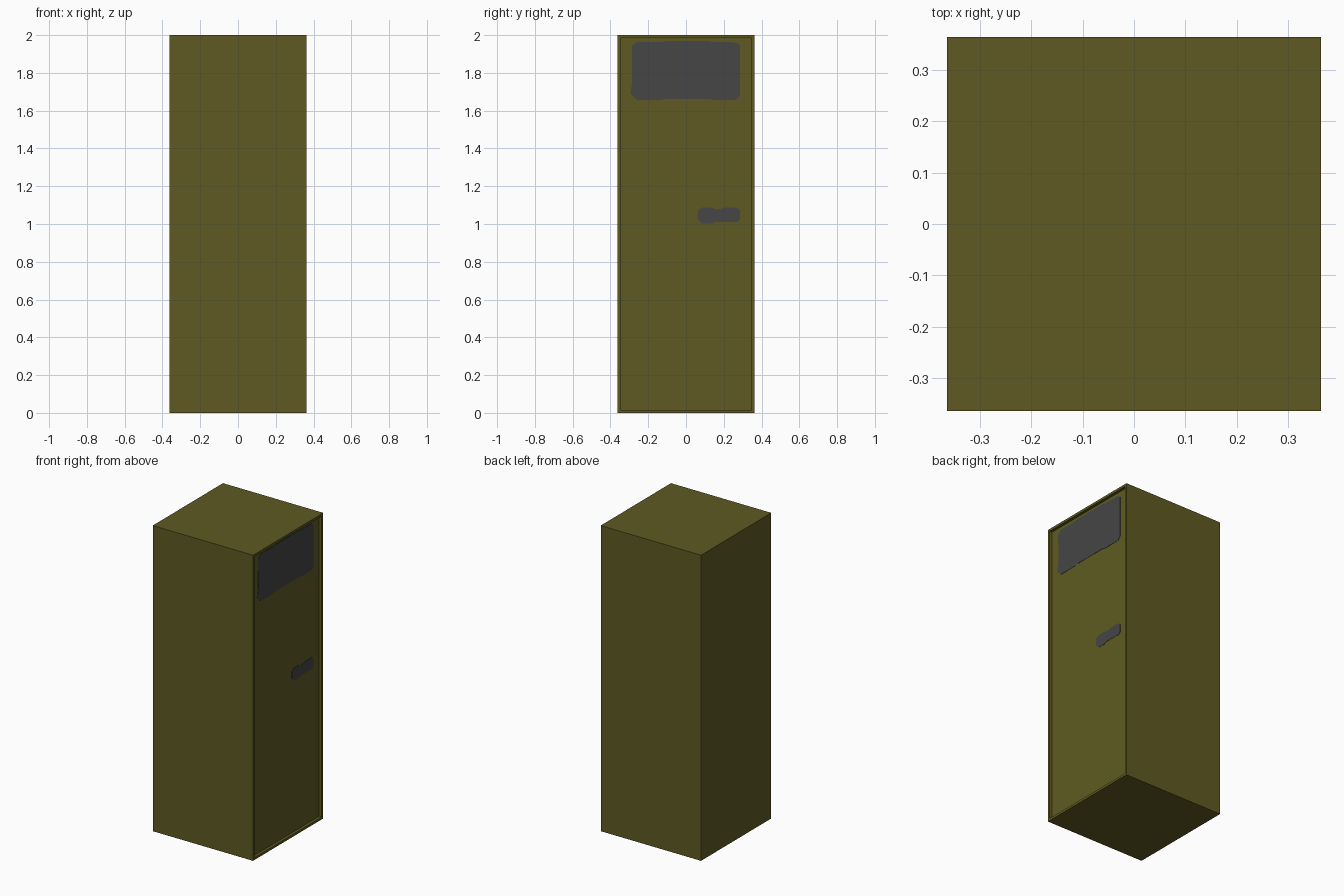
import bpy, bmesh

if "Cube" in bpy.data.objects:
    bpy.data.objects.remove(bpy.data.objects["Cube"])

W, H = 0.363, 2.0      # half width, height
RIM, DEPTH = 0.022, 0.018


def material(name, color):
    m = bpy.data.materials.new(name)
    m.diffuse_color = (*color, 1)
    m.use_nodes = True
    m.node_tree.nodes["Principled BSDF"].inputs["Base Color"].default_value = m.diffuse_color
    return m


olive = material("olive", (0.114, 0.102, 0.016))
grey = material("dark grey", (0.061, 0.061, 0.061))


def finish(name, bm, mat):
    bmesh.ops.recalc_face_normals(bm, faces=bm.faces)
    me = bpy.data.meshes.new(name)
    bm.to_mesh(me)
    bm.free()
    me.materials.append(mat)
    ob = bpy.data.objects.new(name, me)
    bpy.context.collection.objects.link(ob)
    return ob


# Cabinet body: box with the door panel recessed behind a thin rim on +x
bm = bmesh.new()
bmesh.ops.create_cube(bm, size=1)
for v in bm.verts:
    v.co = (v.co.x * 2 * W, v.co.y * 2 * W, (v.co.z + 0.5) * H)
door = [f for f in bm.faces if f.normal.x > 0.9]
bmesh.ops.inset_region(bm, faces=door, thickness=RIM)
bmesh.ops.inset_region(bm, faces=door, thickness=0.0005, depth=-DEPTH)
finish("cabinet_body", bm, olive)


def plate(name, outline, thick=0.003):
    """Thin painted patch lying on the recessed door."""
    x = W - DEPTH - 0.001
    bm = bmesh.new()
    face = bm.faces.new([bm.verts.new((x, y, z)) for y, z in outline])
    ext = bmesh.ops.extrude_face_region(bm, geom=[face])
    for v in ext["geom"]:
        if isinstance(v, bmesh.types.BMVert):
            v.co.x += thick
    return finish(name, bm, grey)


# Upper window patch
plate("window", [(-0.295, 1.69), (-0.262, 1.657), (-0.13, 1.657), (-0.11, 1.663),
                 (0.12, 1.663), (0.14, 1.657), (0.265, 1.657), (0.285, 1.68),
                 (0.285, 1.945), (0.265, 1.962), (0.14, 1.963), (0.12, 1.968),
                 (-0.11, 1.968), (-0.13, 1.963), (-0.262, 1.963), (-0.287, 1.94),
                 (-0.285, 1.75)])

# Handle patch
plate("handle", [(0.063, 1.025), (0.085, 1.002), (0.137, 1.002), (0.15, 1.01),
                 (0.27, 1.01), (0.285, 1.022), (0.285, 1.073), (0.27, 1.087),
                 (0.2, 1.087), (0.185, 1.08), (0.15, 1.08), (0.137, 1.087),
                 (0.085, 1.087), (0.063, 1.07)])
